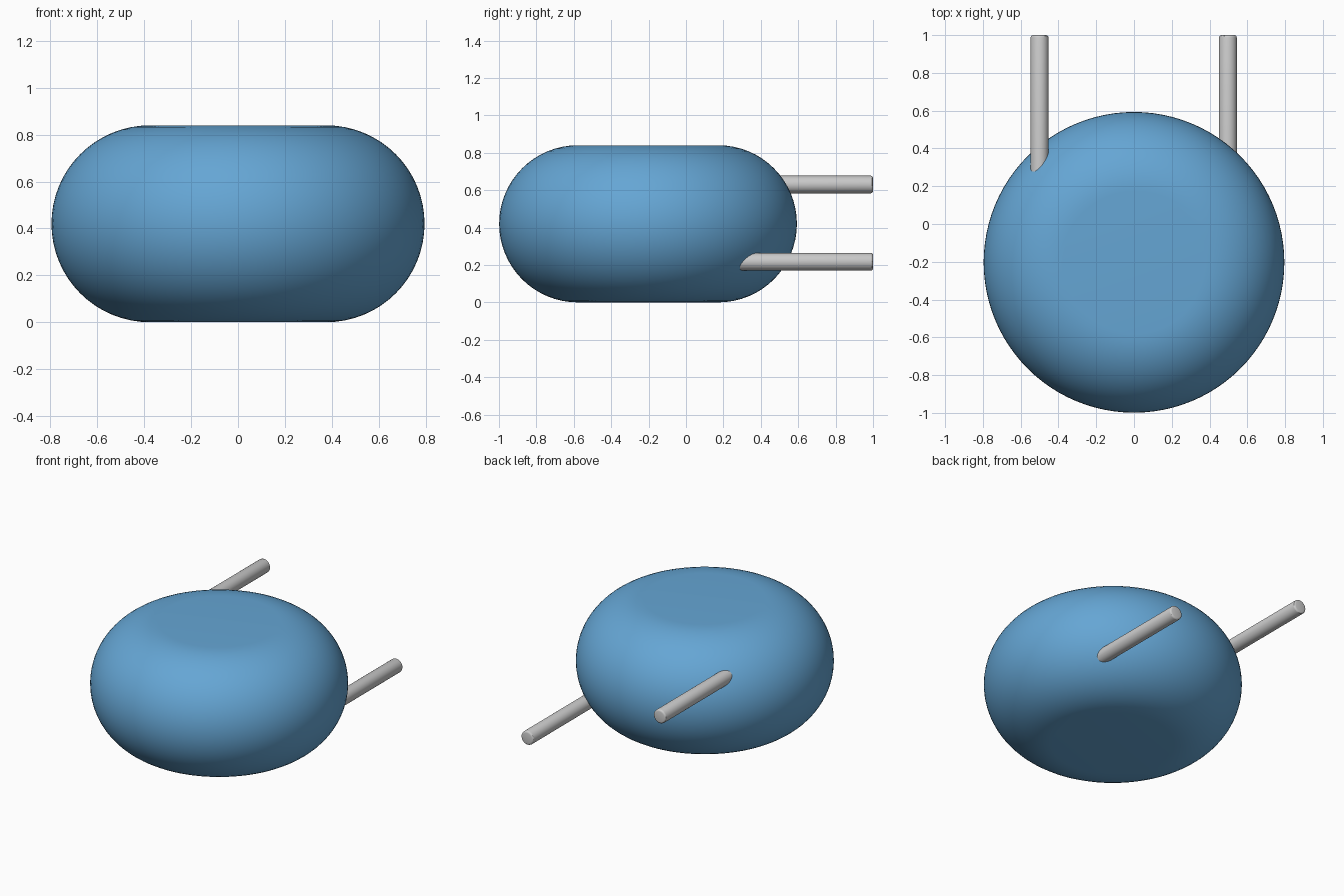
import bpy, bmesh
from math import pi, sin, cos
from mathutils import Matrix

if "Cube" in bpy.data.objects:
    bpy.data.objects.remove(bpy.data.objects["Cube"])

R, FLAT, CY = 0.42, 0.376, -0.203   # edge rounding, flat radius, body centre y


def finish(name, bm, color=None):
    bmesh.ops.recalc_face_normals(bm, faces=bm.faces)
    me = bpy.data.meshes.new(name)
    bm.to_mesh(me)
    bm.free()
    ob = bpy.data.objects.new(name, me)
    bpy.context.collection.objects.link(ob)
    if color:
        mat = bpy.data.materials.new(name + "_paint")
        mat.diffuse_color = color
        mat.use_nodes = True
        mat.node_tree.nodes["Principled BSDF"].inputs["Base Color"].default_value = mat.diffuse_color
        me.materials.append(mat)
    bpy.ops.object.select_all(action='DESELECT')
    ob.select_set(True)
    bpy.context.view_layer.objects.active = ob
    bpy.ops.object.shade_smooth_by_angle(angle=pi / 6)
    return ob


# Rounded body: half-circle rim profile spun around a vertical axis
bm = bmesh.new()
pts = [(0, 0)]
for i in range(33):
    a = -pi / 2 + pi * i / 32
    pts.append((FLAT + R * cos(a), R + R * sin(a)))
pts.append((0, 2 * R))
vs = [bm.verts.new((r, CY, z)) for r, z in pts]
edges = [bm.edges.new(p) for p in zip(vs, vs[1:])]
bmesh.ops.spin(bm, geom=vs + edges, cent=(0, CY, 0), axis=(0, 0, 1),
               angle=2 * pi, steps=96, use_merge=True)
bmesh.ops.remove_doubles(bm, verts=bm.verts, dist=1e-5)
finish("body", bm, (0.13, 0.38, 0.66, 1))


# Rear rods: cylinders along y with softened tips, sunk into the body
def rod(name, x, z, y0=0.2, y1=1.0, radius=0.047):
    bm = bmesh.new()
    bmesh.ops.create_cone(bm, cap_ends=True, segments=48, radius1=radius,
                          radius2=radius, depth=y1 - y0,
                          matrix=Matrix.Translation((x, (y0 + y1) / 2, z))
                          @ Matrix.Rotation(-pi / 2, 4, 'X'))
    tip = [e for e in bm.edges if all(v.co.y > y1 - 0.01 for v in e.verts)]
    bmesh.ops.bevel(bm, geom=tip, offset=0.012, segments=3, profile=0.5,
                    affect='EDGES')
    finish(name, bm)


rod("upper_left_rod", -0.5, 0.63)
rod("lower_right_rod", 0.497, 0.217)
